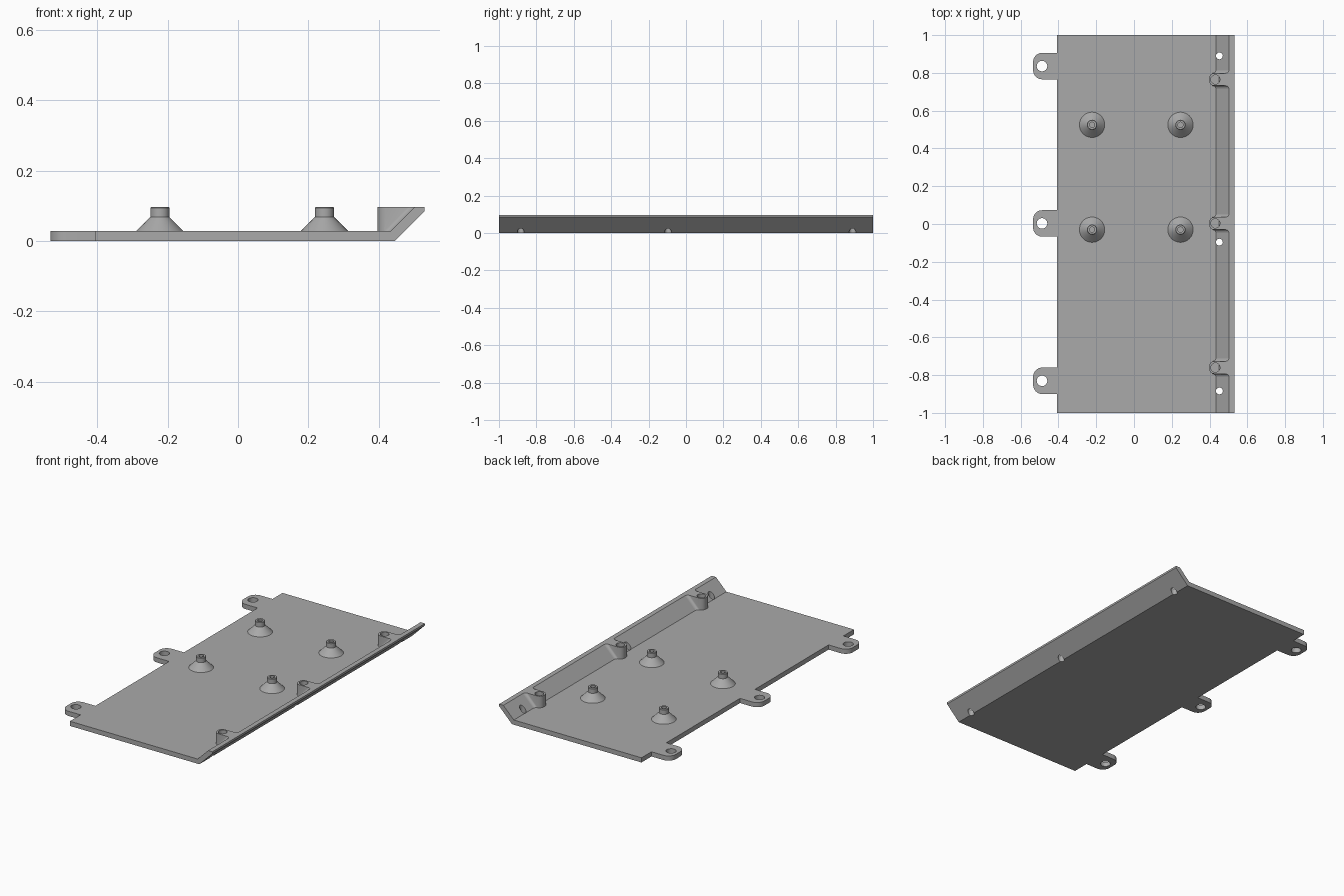
import bpy, bmesh, math
from mathutils import Matrix

THICK, TOP = 0.028, 0.097

cube = bpy.data.objects.get("Cube")
if cube:
    bpy.data.objects.remove(cube, do_unlink=True)

grey = bpy.data.materials.new("plain grey")
grey.use_nodes = True
colour = (0.4, 0.4, 0.4, 1)
grey.diffuse_color = colour
bsdf = next(n for n in grey.node_tree.nodes if n.type == 'BSDF_PRINCIPLED')
bsdf.inputs["Base Color"].default_value = colour


def finish(bm, name):
    bmesh.ops.recalc_face_normals(bm, faces=bm.faces)
    mesh = bpy.data.meshes.new(name)
    bm.to_mesh(mesh)
    bm.free()
    mesh.materials.append(grey)
    ob = bpy.data.objects.new(name, mesh)
    bpy.context.collection.objects.link(ob)
    return ob


def activate(ob):
    bpy.ops.object.select_all(action='DESELECT')
    ob.select_set(True)
    bpy.context.view_layer.objects.active = ob


def smooth(ob):
    activate(ob)
    bpy.ops.object.shade_smooth_by_angle(angle=math.radians(30))


def loft(name, lower, upper):
    """Solid between two matching outlines."""
    bm = bmesh.new()
    a = [bm.verts.new(p) for p in lower]
    b = [bm.verts.new(p) for p in upper]
    bm.faces.new(a)
    bm.faces.new(b)
    for i in range(len(a)):
        j = (i + 1) % len(a)
        bm.faces.new((a[i], a[j], b[j], b[i]))
    return finish(bm, name)


def drill(ob, x, y, radius, z0, z1):
    """Vertical round hole."""
    bm = bmesh.new()
    bmesh.ops.create_cone(bm, cap_ends=True, segments=32, radius1=radius,
                          radius2=radius, depth=z1 - z0,
                          matrix=Matrix.Translation((x, y, (z0 + z1) / 2)))
    cutter = finish(bm, "hole_cutter")
    cutter.hide_render = True
    mod = ob.modifiers.new("hole", 'BOOLEAN')
    mod.operation, mod.solver, mod.object = 'DIFFERENCE', 'EXACT', cutter
    activate(ob)
    bpy.ops.object.modifier_apply(modifier=mod.name)
    bpy.data.objects.remove(cutter, do_unlink=True)


def arc(cx, cy, r, start, end, steps=8):
    angles = [math.radians(start + (end - start) * i / steps) for i in range(steps + 1)]
    return [(cx + r * math.cos(t), cy + r * math.sin(t)) for t in angles]


def lathe(name, profile, x, y, segments=48):
    """Closed ring turned from a radius/height profile."""
    bm = bmesh.new()
    rings = [[bm.verts.new((x + r * math.cos(math.tau * i / segments),
                            y + r * math.sin(math.tau * i / segments), z))
              for i in range(segments)] for r, z in profile]
    for a, b in zip(rings, rings[1:]):
        for i in range(segments):
            j = (i + 1) % segments
            bm.faces.new((a[i], a[j], b[j], b[i]))
    bm.faces.new(rings[0])
    bm.faces.new(rings[-1])
    return finish(bm, name)


# Base plate with the sloping flange along its left edge
section = [(-0.407, 0), (0.446, 0), (0.531, 0.085), (0.531, TOP),
           (0.503, TOP), (0.434, THICK), (-0.407, THICK)]
plate = loft("base_plate", [(x, -1, z) for x, z in section],
             [(x, 1, z) for x, z in section])
for y in (0.89, -0.096, -0.884):
    drill(plate, 0.452, y, 0.018, -0.1, 0.2)
smooth(plate)

# Mounting tabs along the right edge
for name, y in (("back", 0.836), ("middle", 0.003), ("front", -0.83)):
    outline = ([(-0.407, 0.07)] + arc(-0.486, 0.022, 0.048, 90, 180)
               + arc(-0.486, -0.022, 0.048, 180, 270) + [(-0.407, -0.07)])
    tab = loft(name + "_tab", [(px, y + py, 0) for px, py in outline],
               [(px, y + py, THICK) for px, py in outline])
    drill(tab, -0.487, y, 0.028, -0.1, 0.2)
    smooth(tab)

# Conical standoffs with a screw hole
standoff = [(0.067, THICK), (0.027, 0.068), (0.027, 0.094), (0.024, TOP),
            (0.014, TOP), (0.014, 0.04)]
for row, y in (("back", 0.525), ("front", -0.03)):
    for side, x in (("right", -0.222), ("left", 0.246)):
        smooth(lathe(f"{row}_{side}_standoff", standoff, x, y))

# Screw bosses that blend into the flange
slope = TOP - THICK
for name, y in (("back", 0.765), ("middle", 0.003), ("front", -0.76)):
    flare = arc(0.485, 0.051, 0.018, 0, -90, 5)
    corner = arc(0.425, 0.005, 0.028, 90, 180)
    half = flare + corner
    outline = half + [(px, -py) for px, py in reversed(half)]
    lower = [(px - slope if px > 0.48 else min(px, 0.416), y + py, THICK)
             for px, py in outline]
    boss = loft(name + "_boss", lower, [(px, y + py, TOP) for px, py in outline])
    drill(boss, 0.431, y, 0.024, 0.045, 0.2)
    smooth(boss)
